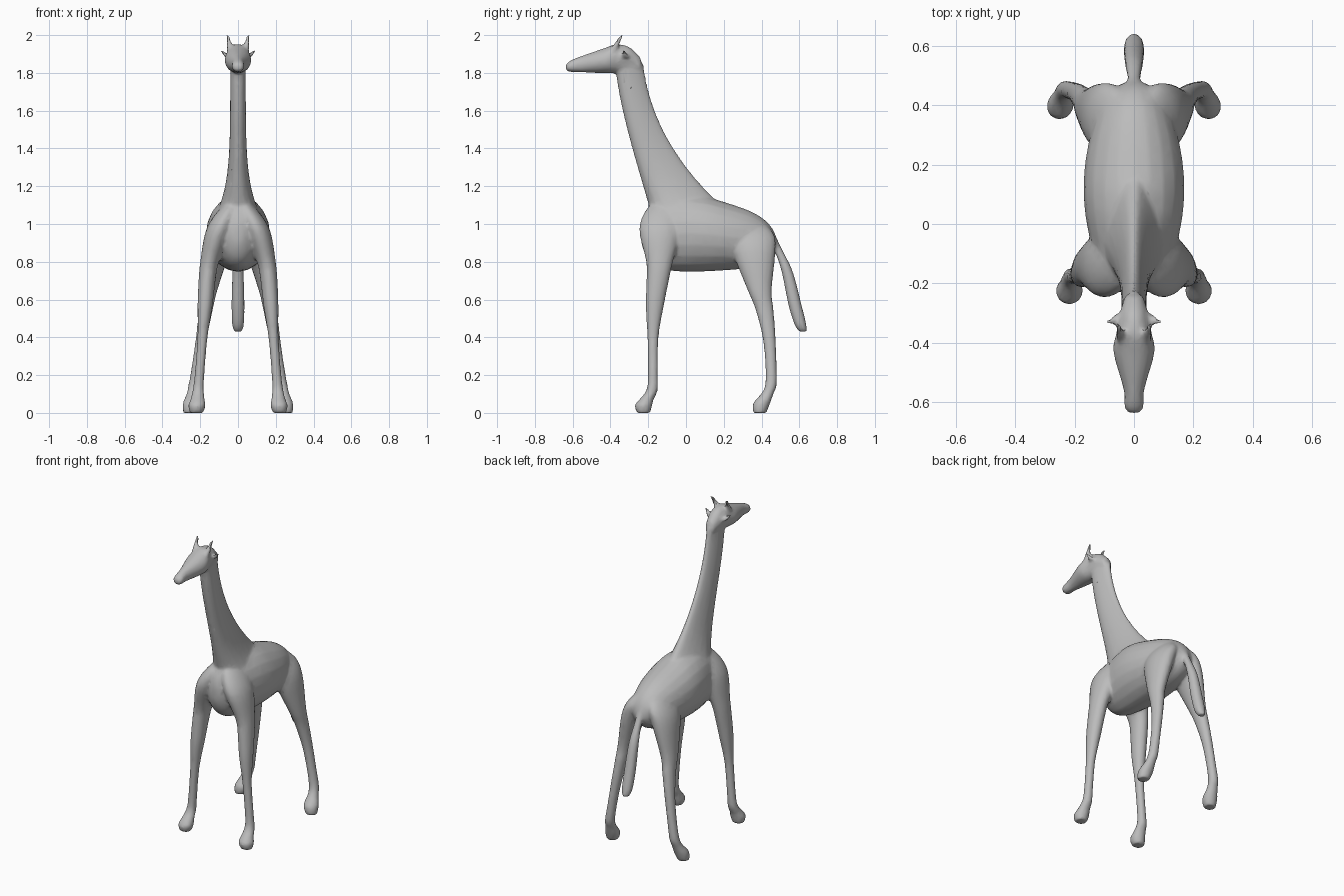
import bpy, bmesh, math
from mathutils import Vector

cube = bpy.data.objects.get("Cube")
if cube:
    bpy.data.objects.remove(cube, do_unlink=True)

grey = bpy.data.materials.new("plain grey")
grey.use_nodes = True
colour = (0.5, 0.5, 0.5, 1)
grey.diffuse_color = colour
grey.node_tree.nodes["Principled BSDF"].inputs["Base Color"].default_value = colour

SIDES, STEPS = 20, 4
parts = []


def spline(rows):
    """Smooth curve through rows of numbers."""
    rows = [Vector(row) for row in rows]
    padded = [rows[0]] + rows + [rows[-1]]
    points = []
    for before, start, end, after in zip(padded, padded[1:], padded[2:], padded[3:]):
        leave, arrive = (end - before) / 2, (after - start) / 2
        for step in range(STEPS):
            t = step / STEPS
            ease = t * t * (3 - 2 * t)
            points.append(start * (1 - ease) + end * ease
                          + leave * t * (1 - t) ** 2 - arrive * t * t * (1 - t))
    return points + [rows[-1]]


def loft(name, rows, upright=True, side=1, taper=0):
    """Rows are x, y, z, half width, half depth; rings lie flat, or face y."""
    bm = bmesh.new()
    rings = []
    for x, y, z, width, depth in spline(rows):
        ring = []
        for k in range(SIDES):
            angle = math.tau * k / SIDES
            across = x + width * math.cos(angle) * (1 - taper * math.sin(angle))
            along = depth * math.sin(angle)
            place = (y + along, z) if upright else (y, z + along)
            ring.append(bm.verts.new((across * side, *place)))
        rings.append(ring)
    for ring, following in zip(rings, rings[1:]):
        for k in range(SIDES):
            n = (k + 1) % SIDES
            bm.faces.new((ring[k], ring[n], following[n], following[k]))
    bm.faces.new(rings[0])
    bm.faces.new(rings[-1])
    bmesh.ops.recalc_face_normals(bm, faces=bm.faces)
    mesh = bpy.data.meshes.new(name)
    bm.to_mesh(mesh)
    bm.free()
    part = bpy.data.objects.new(name, mesh)
    bpy.context.collection.objects.link(part)
    parts.append(part)


def torso_ring(t):
    """Rounded barrel, fullest mid-way, sloping to the rump; t runs from -1 to 1."""
    y = .12 + .36 * t
    closing = math.sqrt(1 - abs(t) ** 5)
    back = max(0, y - .08)
    width = .145 + .025 * math.cos(8 * (y - .12))
    return 0, y, .95 - .12 * back, width * closing, (.203 - .18 * back) * closing


def neck_ring(z):
    """Neck flaring and leaning back as it drops to the withers."""
    drop = 2 - z
    return 0, .375 * drop ** 2 - .31, z, .04 + .1 * drop ** 6, .075 + .16 * drop ** 3


def leg(name, rows, foot_x, splay, stretch, side):
    """Rows are y, z, radius; the leg splays downward, deepens and tucks in at the top."""
    loft(name, [(foot_x - splay * z - .6 * max(0, z - .7) ** 2, y, z,
                 r, r * (1 + stretch * z * z)) for y, z, r in rows], side=side)


def spike(name, root, tip, thick, thin, side):
    loft(name, [(*root, thick, thick), (*tip, thin, thin)], side=side)


# Torso and neck
loft("torso", [torso_ring(-.995 * math.cos(math.pi * i / 14)) for i in range(15)],
     upright=False)
loft("neck", [neck_ring(1.05 + .08 * i) for i in range(11)], taper=.3)

# Head, muzzle to poll
loft("head", [(0, *row) for row in (
    (-.635, 1.83, .022, .018), (-.61, 1.835, .034, .031), (-.56, 1.845, .034, .042),
    (-.43, 1.865, .07, .067), (-.37, 1.875, .06, .077), (-.3, 1.87, .048, .067),
    (-.24, 1.84, .03, .04))], upright=False)

# Tail with a heavier tuft
loft("tail", [(0, y, z, r, r) for y, z, r in (
    (.44, .96, .025), (.485, .87, .022), (.535, .75, .03),
    (.575, .58, .035), (.605, .47, .032), (.62, .43, .02))])

for side, label in ((1, "left"), (-1, "right")):
    # Legs, shoulder or hip down to the hoof
    leg(label + "_front_leg", (
        (-.11, 1.13, .01), (-.12, 1.08, .05), (-.135, .97, .07), (-.14, .8, .05),
        (-.15, .7, .045), (-.165, .57, .04), (-.175, .4, .027), (-.175, .2, .026),
        (-.18, .12, .03), (-.21, .07, .038), (-.225, .04, .046), (-.225, 0, .036)),
        .22, .08, .65, side)
    leg(label + "_hind_leg", (
        (.34, 1.03, .02), (.35, .95, .06), (.36, .85, .066), (.39, .65, .045),
        (.415, .55, .037), (.44, .4, .03), (.45, .25, .028), (.45, .15, .03),
        (.43, .1, .033), (.4, .05, .045), (.39, 0, .036)), .255, .155, 1, side)
    # Horns and ears
    spike(label + "_horn", (.04, -.385, 1.92), (.055, -.34, 2), .02, .009, side)
    spike(label + "_ear", (.045, -.32, 1.88), (.09, -.33, 1.92), .024, .007, side)

# Fuse the parts into one skin
for part in parts:
    part.select_set(True)
body = parts[0]
bpy.context.view_layer.objects.active = body
bpy.ops.object.join()
body.name = "animal_body"
remesh = body.modifiers.new("fuse", 'REMESH')
remesh.mode = 'VOXEL'
remesh.voxel_size = .009
soften = body.modifiers.new("soften", 'SMOOTH')
soften.factor = .5
soften.iterations = 6
facet = body.modifiers.new("facet", 'DECIMATE')
facet.ratio = .2
for name in ("fuse", "soften", "facet"):
    bpy.ops.object.modifier_apply(modifier=name)
body.data.materials.clear()
body.data.materials.append(grey)
bpy.ops.object.shade_smooth_by_angle(angle=math.radians(40))
